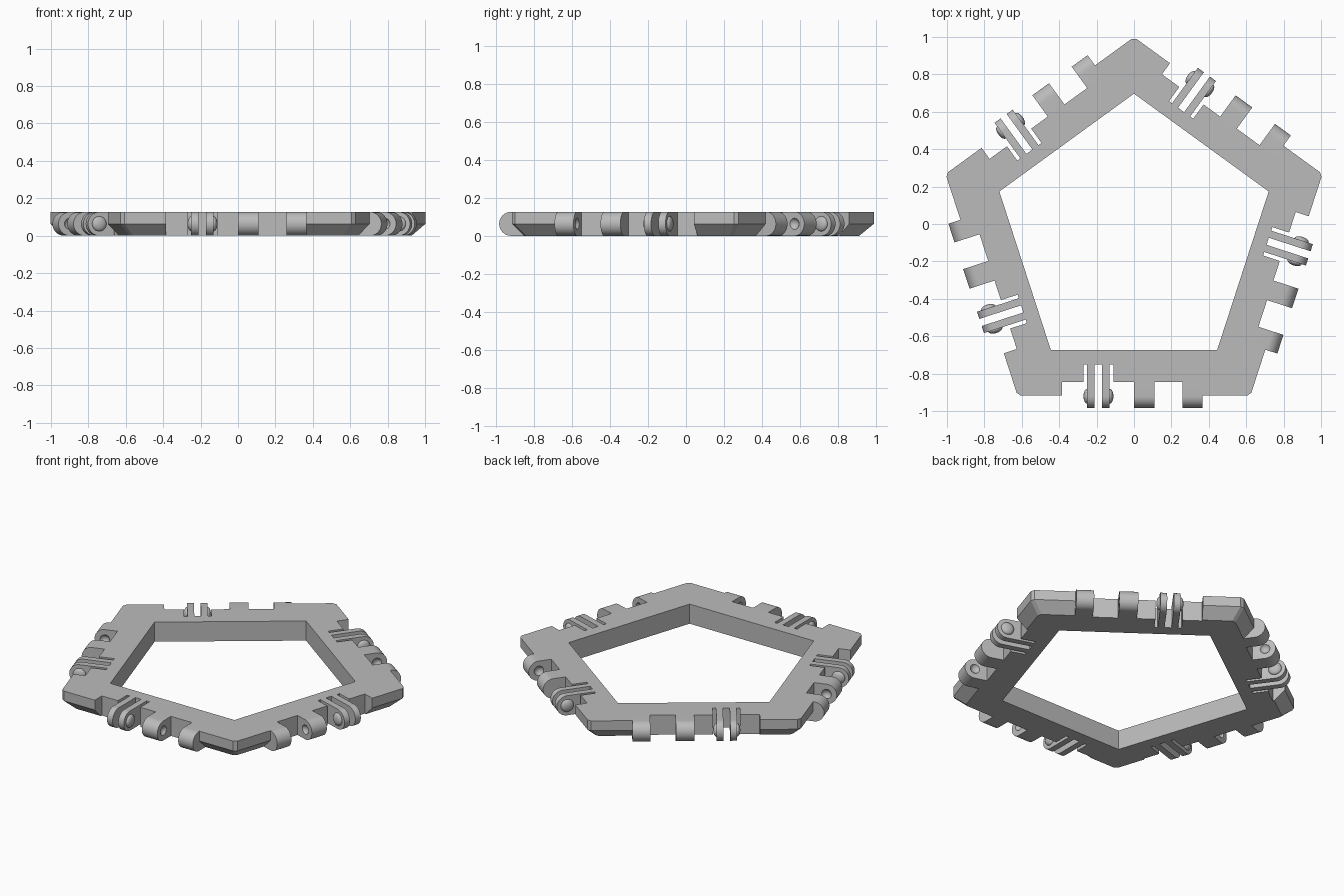
import bpy, bmesh
from math import sin, cos, tan, pi, radians
from mathutils import Vector, Matrix

if "Cube" in bpy.data.objects:
    bpy.data.objects.remove(bpy.data.objects["Cube"])

H = 0.127                  # thickness of the ring
AXIS = 0.861               # hinge axis distance from the centre
EDGE = 0.857               # outer edge distance from the centre
RECESS, SLOT = 0.784, 0.69  # recess floor and slot floor
CY = -0.06                 # pentagon centre in y

grey = bpy.data.materials.new("plain grey")
grey.use_nodes = True
grey.diffuse_color = (0.5, 0.5, 0.5, 1)
grey.node_tree.nodes["Principled BSDF"].inputs["Base Color"].default_value = (0.5, 0.5, 0.5, 1)


def side_matrix(k):
    """Local (along edge, outward, up) to world; the front side runs the other way."""
    ang = radians(72 * k - 90)
    s = 1 if k == 0 else -1
    m = Matrix(((-s * sin(ang), cos(ang), 0, 0),
                (s * cos(ang), sin(ang), 0, CY),
                (0, 0, 1, 0), (0, 0, 0, 1)))
    return m


def loft(bm, rings):
    """Skin a closed solid through rings of equal point count."""
    loops = [[bm.verts.new(p) for p in r] for r in rings]
    n = len(loops[0])
    for a, b in zip(loops, loops[1:]):
        for i in range(n):
            j = (i + 1) % n
            bm.faces.new((a[i], a[j], b[j], b[i]))
    bm.faces.new(loops[0])
    bm.faces.new(loops[-1])


def finish(name, bm):
    bmesh.ops.recalc_face_normals(bm, faces=bm.faces)
    me = bpy.data.meshes.new(name)
    bm.to_mesh(me)
    bm.free()
    me.materials.append(grey)
    ob = bpy.data.objects.new(name, me)
    bpy.context.collection.objects.link(ob)
    return ob


def cut(ob, cutter):
    """Subtract the cutter, keep the result as plain mesh, drop the cutter."""
    cutter.hide_render = True
    mod = ob.modifiers.new("cut", 'BOOLEAN')
    mod.operation, mod.solver, mod.object = 'DIFFERENCE', 'EXACT', cutter
    dg = bpy.context.evaluated_depsgraph_get()
    dg.update()
    me = bpy.data.meshes.new_from_object(ob.evaluated_get(dg))
    ob.modifiers.clear()
    ob.data = me
    bpy.data.objects.remove(cutter)


def smooth(ob):
    bpy.ops.object.select_all(action='DESELECT')
    ob.select_set(True)
    bpy.context.view_layer.objects.active = ob
    bpy.ops.object.shade_smooth_by_angle(angle=radians(30))


def corner_ring(apothem, tip, z):
    """Pentagon whose corners are clipped at radius tip."""
    half = (apothem / cos(pi / 5) - tip) * tan(radians(54))
    pts = []
    for k in range(5):
        a = radians(72 * k - 54)
        for s in (-1, 1):
            pts.append((tip * cos(a) - s * half * sin(a),
                        CY + tip * sin(a) + s * half * cos(a), z))
    return pts


def lug(bm, m, u0, u1, root):
    """Hinge lug with a rounded nose, spanning u0 to u1 along the edge."""
    r = H / 2
    prof = [(root, 0)]
    prof += [(AXIS + r * sin(pi * i / 20), r - r * cos(pi * i / 20)) for i in range(21)]
    prof.append((root, H))
    loft(bm, [[m @ Vector((u, a, z)) for a, z in prof] for u in (u0, u1)])


def ball(bm, m, u, r, squash=1.0):
    """Ball on the hinge axis, squashed along it, with its poles on the axis."""
    mat = (m @ Matrix.Translation((u, AXIS, H / 2)) @ Matrix.Diagonal((squash, 1, 1, 1))
           @ Matrix.Rotation(pi / 2, 4, 'Y'))
    bmesh.ops.create_uvsphere(bm, u_segments=24, v_segments=12, radius=r, matrix=mat)


# Ring body: upright upper edge, sloped lower edge
bm = bmesh.new()
loft(bm, [corner_ring(EDGE, 1.05, H),
          corner_ring(EDGE, 1.05, H / 2),
          corner_ring(EDGE - H / 2, 0.972, 0)])
frame = finish("pentagon_frame", bm)

# Central opening and the hinge recess on every side
bm = bmesh.new()
R_IN = 0.757
loft(bm, [[(R_IN * cos(radians(72 * k - 54)), CY + R_IN * sin(radians(72 * k - 54)), z)
           for k in range(5)] for z in (-0.1, 0.3)])
notch = [(-0.385, RECESS), (-0.27, RECESS), (-0.27, SLOT), (-0.11, SLOT),
         (-0.11, RECESS), (0.365, RECESS), (0.365, 1.0), (-0.385, 1.0)]
for k in range(5):
    m = side_matrix(k)
    loft(bm, [[m @ Vector((u, a, z)) for u, a in notch] for z in (-0.1, 0.3)])
cut(frame, finish("frame_cutter", bm))

# Hinge parts on each side
for k in range(5):
    m = side_matrix(k)

    # Thick knuckles with facing dimples
    bm = bmesh.new()
    lug(bm, m, 0.0, 0.11, RECESS)
    lug(bm, m, 0.26, 0.365, RECESS)
    knuckles = finish(f"hinge_knuckles_{k + 1}", bm)
    bm = bmesh.new()
    for u in (0.126, 0.244):
        ball(bm, m, u, 0.034)
    cut(knuckles, finish("dimple_cutter", bm))
    smooth(knuckles)

    # Pair of thin spring fingers
    bm = bmesh.new()
    lug(bm, m, -0.25, -0.21, SLOT)
    lug(bm, m, -0.17, -0.13, SLOT)
    smooth(finish(f"snap_fingers_{k + 1}", bm))

    # Domed bumps on the outer finger faces
    bm = bmesh.new()
    for u in (-0.25, -0.13):
        ball(bm, m, u, 0.04, 0.5)
    smooth(finish(f"snap_bumps_{k + 1}", bm))
